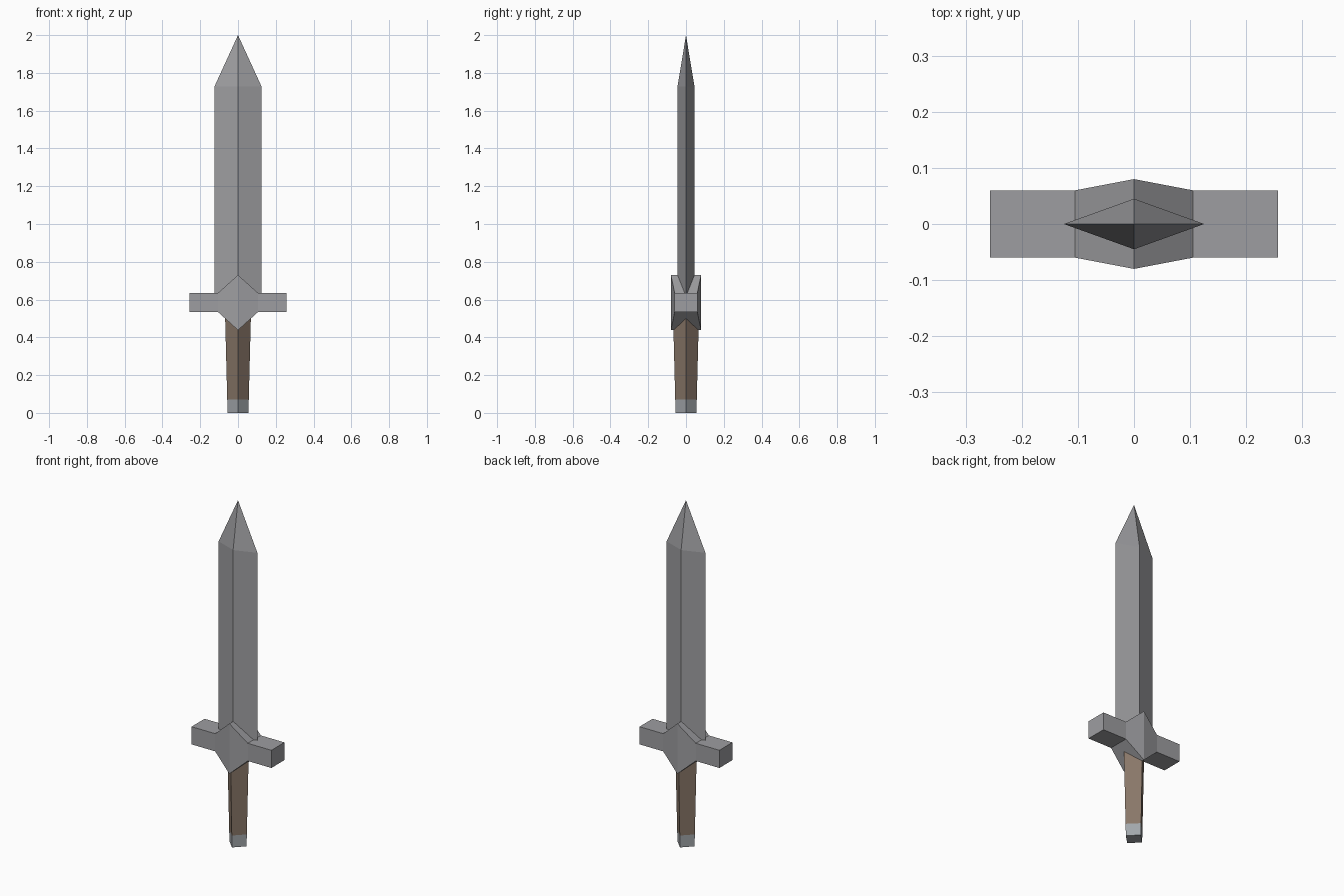
import bpy, bmesh

if "Cube" in bpy.data.objects:
    bpy.data.objects.remove(bpy.data.objects["Cube"])


def material(name, rgb):
    m = bpy.data.materials.new(name)
    m.diffuse_color = (*rgb, 1)
    m.use_nodes = True
    m.node_tree.nodes["Principled BSDF"].inputs["Base Color"].default_value = m.diffuse_color
    return m


steel = material("blade grey", (0.34, 0.34, 0.355))
wood = material("grip brown", (0.25, 0.185, 0.14))
pommel_grey = material("pommel blue grey", (0.36, 0.385, 0.41))


def loft(name, rings, mat):
    """Skin four-cornered rings in order; a one-point ring makes a tip."""
    bm = bmesh.new()
    loops = [[bm.verts.new(p) for p in r] for r in rings]
    for a, b in zip(loops, loops[1:]):
        for i in range(4):
            j = (i + 1) % 4
            if len(b) == 1:
                bm.faces.new((a[i], a[j], b[0]))
            else:
                bm.faces.new((a[i], a[j], b[j], b[i]))
    for end in (loops[0], loops[-1]):
        if len(end) > 1:
            bm.faces.new(end)
    bmesh.ops.recalc_face_normals(bm, faces=bm.faces)
    me = bpy.data.meshes.new(name)
    bm.to_mesh(me)
    bm.free()
    me.materials.append(mat)
    ob = bpy.data.objects.new(name, me)
    bpy.context.collection.objects.link(ob)
    return ob


def diamond(x, y, z):
    return [(x, 0, z), (0, y, z), (-x, 0, z), (0, -y, z)]


def upright(x, y, low, high):
    return [(x, -y, low), (x, y, low), (x, y, high), (x, -y, high)]


# Blade with a diamond section and a pointed tip
loft("blade", [diamond(0.125, 0.045, 0.6), diamond(0.125, 0.045, 1.727), [(0, 0, 2)]], steel)

# Crossguard: square arms swelling to a peaked centre
arm = (0.06, 0.533, 0.636)
loft("crossguard", [upright(-0.257, *arm), upright(-0.105, *arm),
                    upright(0, 0.08, 0.438, 0.73),
                    upright(0.105, *arm), upright(0.257, *arm)], steel)

# Tapered grip and pommel
loft("grip", [diamond(0.057, 0.057, 0.07), diamond(0.069, 0.069, 0.54)], wood)
loft("pommel", [diamond(0.055, 0.055, 0), diamond(0.057, 0.057, 0.07)], pommel_grey)
